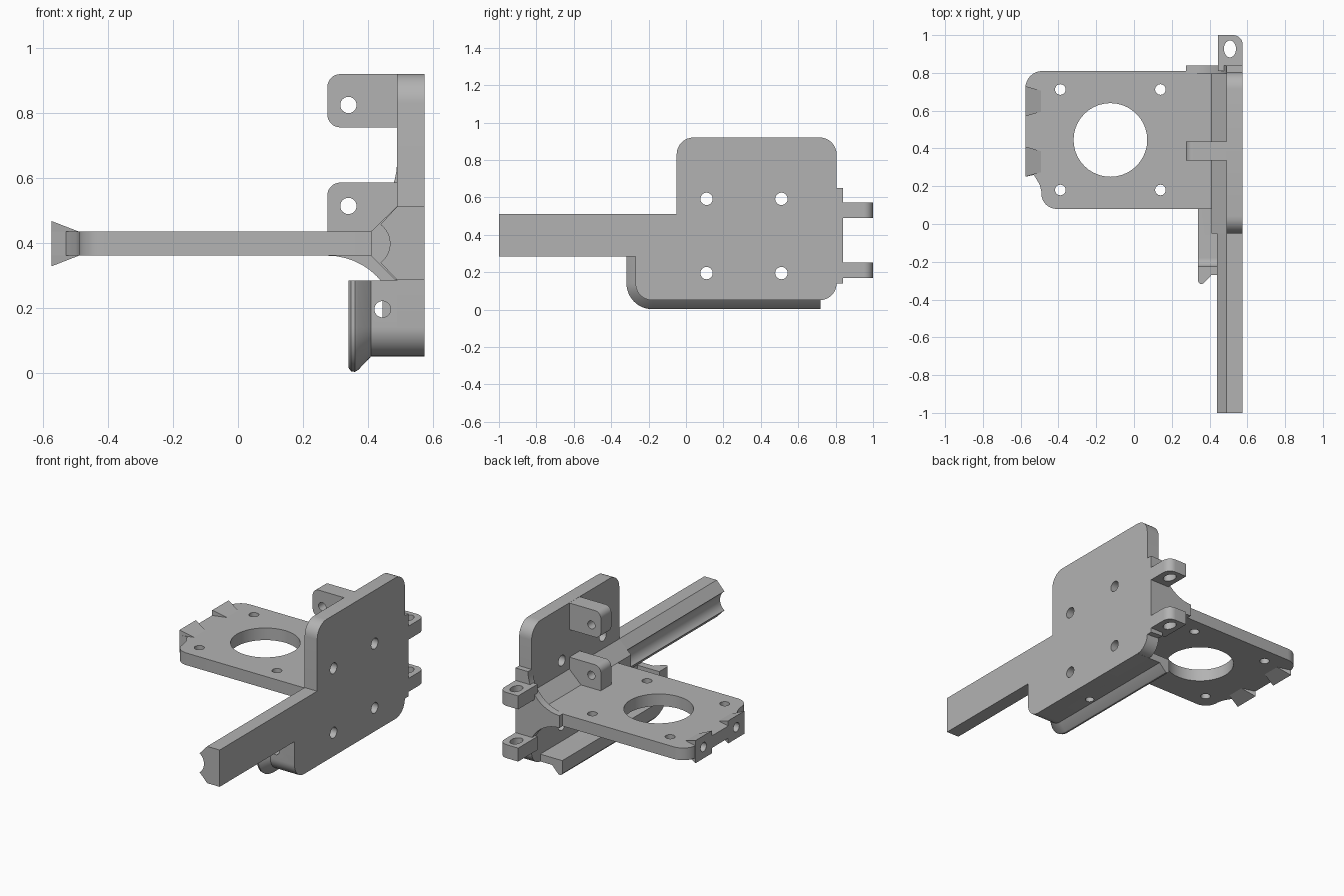
import bpy, bmesh
from math import cos, sin, pi
from mathutils import Vector

cube = bpy.data.objects.get("Cube")
if cube:
    bpy.data.objects.remove(cube, do_unlink=True)

grey = bpy.data.materials.new("light_grey")
grey.use_nodes = True
grey.diffuse_color = (0.45, 0.45, 0.45, 1)
grey.node_tree.nodes["Principled BSDF"].inputs["Base Color"].default_value = (0.45, 0.45, 0.45, 1)

# Maps profile coordinates (u, v) and depth w to space for each extrusion axis
MAP = {"x": lambda u, v, w: (w, u, v),
       "y": lambda u, v, w: (u, w, v),
       "z": lambda u, v, w: (u, v, w)}


def finish(name, bm):
    bmesh.ops.recalc_face_normals(bm, faces=bm.faces)
    mesh = bpy.data.meshes.new(name)
    bm.to_mesh(mesh)
    bm.free()
    obj = bpy.data.objects.new(name, mesh)
    bpy.context.collection.objects.link(obj)
    mesh.materials.append(grey)
    return obj


def arc(cu, cv, r, a, b, n=12):
    return [(cu + r * cos(a + (b - a) * i / n), cv + r * sin(a + (b - a) * i / n))
            for i in range(n + 1)]


def rounded(points):
    """Outline from (u, v, radius) corners."""
    out = []
    for i, (u, v, r) in enumerate(points):
        p = Vector((u, v))
        if not r:
            out.append((u, v))
            continue
        d1 = (Vector(points[i - 1][:2]) - p).normalized()
        d2 = (Vector(points[(i + 1) % len(points)][:2]) - p).normalized()
        centre = p + (d1 + d2) * r
        for k in range(9):
            t = k / 8 * pi / 2
            out.append(tuple(centre - d2 * r * cos(t) - d1 * r * sin(t)))
    return out


def prism(name, outline, axis, lo, hi):
    bm = bmesh.new()
    a = [bm.verts.new(MAP[axis](u, v, lo)) for u, v in outline]
    b = [bm.verts.new(MAP[axis](u, v, hi)) for u, v in outline]
    bm.faces.new(a)
    bm.faces.new(b[::-1])
    for i in range(len(a)):
        j = (i + 1) % len(a)
        bm.faces.new((a[i], b[i], b[j], a[j]))
    return finish(name, bm)


def drill(obj, axis, u, v, r, lo, hi, stretch=1):
    ring = [(u + p - u, v + (q - v) * stretch) for p, q in arc(u, v, r, 0, 2 * pi, 40)[:-1]]
    cutter = prism("cutter", ring, axis, lo, hi)
    mod = obj.modifiers.new("hole", "BOOLEAN")
    mod.operation, mod.solver, mod.object = "DIFFERENCE", "EXACT", cutter
    bpy.context.view_layer.objects.active = obj
    bpy.ops.object.modifier_apply(modifier=mod.name)
    bpy.data.objects.remove(cutter, do_unlink=True)


parts = []

# Upright plate with its lower front extension
side = prism("upright_plate", rounded([
    (-0.05, 0.92, 0.09), (-0.05, 0.285, 0), (-0.27, 0.285, 0),
    (-0.27, 0.05, 0.09), (0.805, 0.05, 0.09), (0.805, 0.92, 0.09)]), "x", 0.49, 0.575)
for y in (0.11, 0.51):
    for z in (0.195, 0.592):
        drill(side, "x", y, z, 0.033, 0.4, 0.7)
parts.append(side)

# Long arm with a concave groove on its inner side
groove = arc(0.395, 0.397, 0.073, -0.93, 0.93)
parts.append(prism("arm", [(0.575, 0.285), (0.575, 0.512), (0.49, 0.512)] + groove[::-1]
                   + [(0.49, 0.285)], "y", -1, -0.05))

# Wedge joining the upright and level plates
parts.append(prism("joining_wedge", [(0.41, 0.435), (0.49, 0.512), (0.5, 0.512),
                                     (0.5, 0.285), (0.485, 0.285), (0.41, 0.36)],
                   "y", -0.05, 0.805))

# Level motor plate with a large bore and four bolt holes
deck = prism("level_plate", rounded([
    (0.42, 0.08, 0), (0.42, 0.81, 0), (-0.575, 0.81, 0.09), (-0.575, 0.25, 0),
    (-0.53, 0.26, 0), (-0.5, 0.21, 0), (-0.49, 0.17, 0), (-0.49, 0.08, 0.08)]), "z", 0.36, 0.435)
drill(deck, "z", -0.125, 0.445, 0.195, 0.2, 0.6)
for x in (-0.39, 0.14):
    for y in (0.18, 0.712):
        drill(deck, "z", x, y, 0.028, 0.2, 0.6)
parts.append(deck)

# Flared bosses with cable holes on the end of the level plate
for n, y in enumerate((0.33, 0.65)):
    bm = bmesh.new()
    for x, dy, dz in ((-0.575, 0.08, 0.07), (-0.49, 0.055, 0.037)):
        for sy in (-1, 1):
            for sz in (-1, 1):
                bm.verts.new((x, y + sy * dy, 0.397 + sz * dz))
    bmesh.ops.convex_hull(bm, input=bm.verts)
    boss = finish(f"flared_boss_{n + 1}", bm)
    for obj in (boss, deck):
        drill(obj, "x", y, 0.397, 0.028, -0.7, -0.47)
    parts.append(boss)

# Inner ears with cross holes
for name, lo, hi, low_r in (("upper_ear", 0.755, 0.919, 0.04), ("lower_ear", 0.43, 0.585, 0)):
    ear = prism(name, rounded([(0.5, lo, 0), (0.5, hi, 0), (0.275, hi, 0.04),
                               (0.275, lo, low_r)]), "y", 0.335, 0.437)
    drill(ear, "y", 0.34, hi - 0.095 if low_r else 0.513, 0.025, 0.2, 0.6)
    parts.append(ear)

# Rear gusset with concave fillets above and below the level plate
parts.append(prism("rear_gusset", [(0.575, 0.14), (0.575, 0.65)]
                   + arc(0.275, 0.65, 0.215, 0, -pi / 2)
                   + arc(0.275, 0.145, 0.215, pi / 2, 0), "y", 0.795, 0.84))

# Rear lugs with slotted holes
for name, z in (("upper_lug", 0.49), ("lower_lug", 0.168)):
    lug = prism(name, rounded([(0.445, 0.81, 0), (0.575, 0.81, 0), (0.575, 1, 0.05),
                               (0.445, 1, 0)]), "z", z, z + 0.083)
    drill(lug, "z", 0.508, 0.927, 0.032, 0, 1, 1.4)
    parts.append(lug)

# Curved tray wall with a flared lip, swept along the bottom and up the front
section = [(0.57, 0), (0.41, 0), (0.37, 0.042), (0.36, 0.048), (0.348, 0.046),
           (0.34, 0.035), (0.34, -0.045), (0.57, -0.045)]
path = [(0.72, 0.05, 0, -1)]
for i in range(13):
    t = -pi / 2 - pi / 2 * i / 12
    path.append((-0.18 + 0.09 * cos(t), 0.14 + 0.09 * sin(t), cos(t), sin(t)))
path.append((-0.27, 0.283, -1, 0))
bm = bmesh.new()
rings = [[bm.verts.new((x, y + ny * d, z + nz * d)) for x, d in section]
         for y, z, ny, nz in path]
for a, b in zip(rings, rings[1:]):
    for i in range(len(section)):
        j = (i + 1) % len(section)
        bm.faces.new((a[i], a[j], b[j], b[i]))
bm.faces.new(rings[0])
bm.faces.new(rings[-1][::-1])
tray = finish("tray_wall", bm)
drill(tray, "y", 0.445, 0.195, 0.025, -0.4, -0.15)
drill(tray, "z", 0.445, 0.13, 0.025, -0.1, 0.2)
parts.append(tray)

# Smooth curved faces, keep edges sharp
bpy.ops.object.select_all(action="DESELECT")
for obj in parts:
    obj.select_set(True)
bpy.context.view_layer.objects.active = side
bpy.ops.object.shade_smooth_by_angle(angle=0.5)
